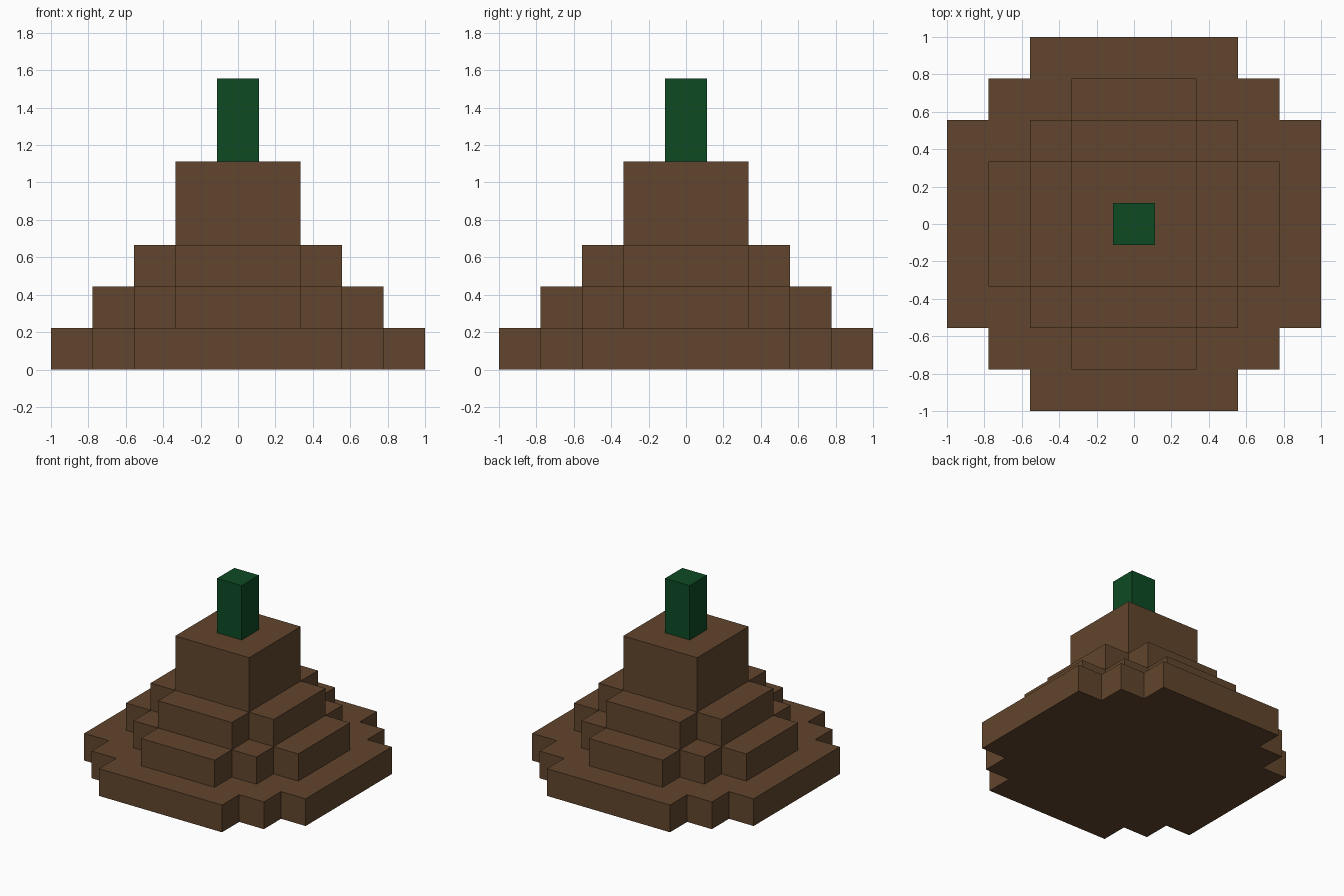
import bpy
import bmesh

cube = bpy.data.objects.get("Cube")
if cube:
    bpy.data.objects.remove(cube, do_unlink=True)

U = 1 / 9  # block grid unit


def make_material(name, rgb):
    mat = bpy.data.materials.new(name)
    mat.use_nodes = True
    color = (*rgb, 1.0)
    mat.diffuse_color = color
    bsdf = next(n for n in mat.node_tree.nodes if n.type == 'BSDF_PRINCIPLED')
    bsdf.inputs["Base Color"].default_value = color
    bsdf.inputs["Roughness"].default_value = 0.9
    return mat


def stepped_outline(corners):
    """Mirror the outer corners of one quadrant into a closed stepped outline."""
    quarter = []
    for i, (x, y) in enumerate(corners):
        quarter.append((x, y))
        if i + 1 < len(corners):
            quarter.append((corners[i + 1][0], y))  # inner notch corner
    left = [(-x, y) for x, y in reversed(quarter)]
    lower = [(-x, -y) for x, y in quarter]
    right = [(x, -y) for x, y in reversed(quarter)]
    return quarter + left + lower + right


def make_tier(name, corners, bottom, top, mat):
    """Extrude a stepped outline upward between two heights (grid units)."""
    bm = bmesh.new()
    verts = [bm.verts.new((x * U, y * U, bottom * U))
             for x, y in stepped_outline(corners)]
    base = bm.faces.new(verts)
    result = bmesh.ops.extrude_face_region(bm, geom=[base], use_keep_orig=True)
    raised = [v for v in result["geom"] if isinstance(v, bmesh.types.BMVert)]
    bmesh.ops.translate(bm, verts=raised, vec=(0, 0, (top - bottom) * U))
    bmesh.ops.recalc_face_normals(bm, faces=bm.faces)
    mesh = bpy.data.meshes.new(name)
    bm.to_mesh(mesh)
    bm.free()
    mesh.materials.append(mat)
    obj = bpy.data.objects.new(name, mesh)
    bpy.context.collection.objects.link(obj)
    return obj


brown = make_material("earth brown", (0.120, 0.060, 0.026))
green = make_material("stem green", (0.004, 0.069, 0.017))

# Stepped mound, from the ground up
make_tier("base_tier", [(9, 5), (7, 7), (5, 9)], 0, 2, brown)
make_tier("middle_tier", [(7, 3), (5, 5), (3, 7)], 2, 4, brown)
make_tier("upper_tier", [(5, 3), (3, 5)], 4, 6, brown)
make_tier("top_block", [(3, 3)], 6, 10, brown)

# Square stem on top
make_tier("stem", [(1, 1)], 10, 14, green)
